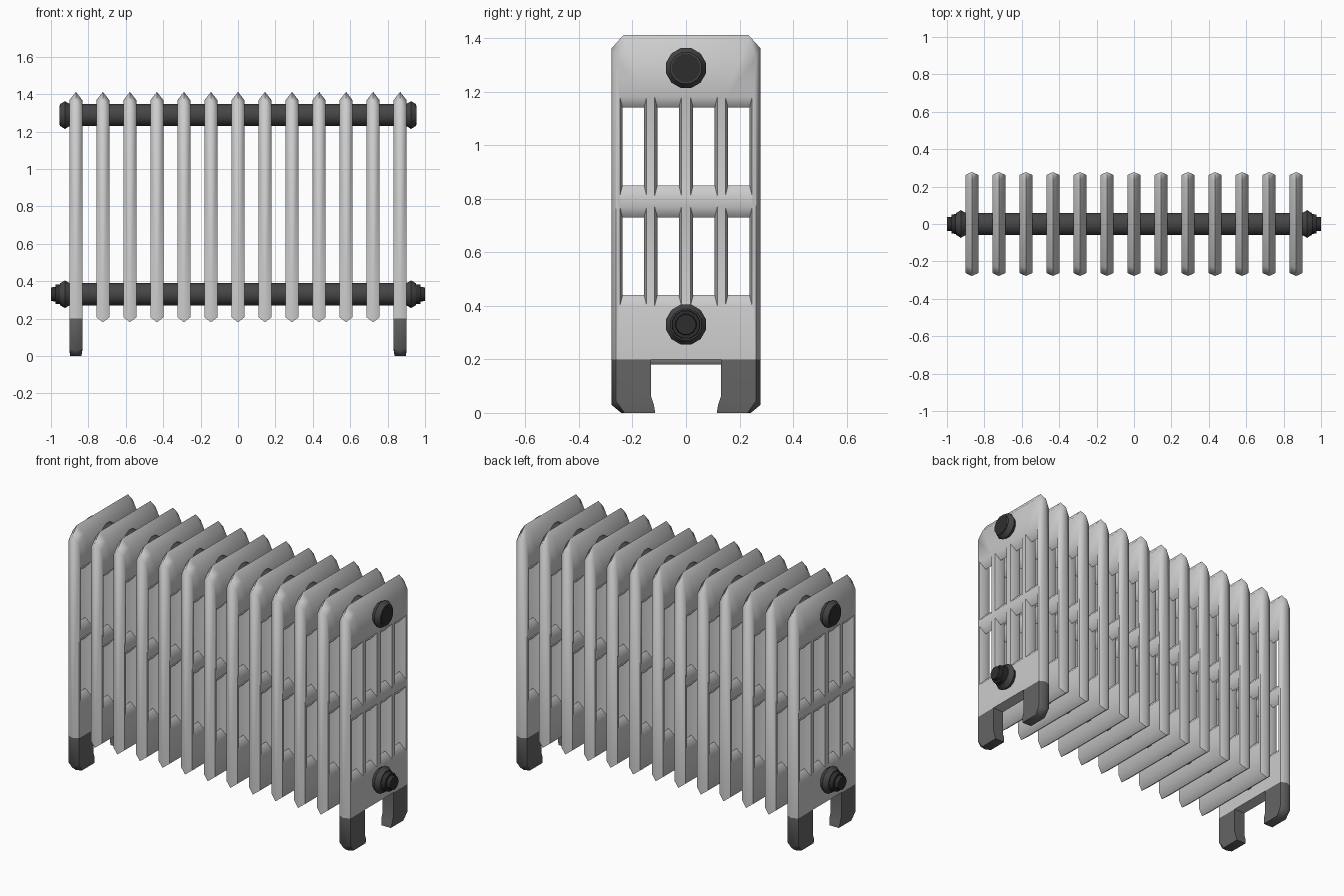
import bpy, bmesh, math

if "Cube" in bpy.data.objects:
    bpy.data.objects.remove(bpy.data.objects["Cube"])

def mat(name, v):
    m = bpy.data.materials.new(name)
    m.diffuse_color = (v, v, v, 1)
    m.use_nodes = True
    m.node_tree.nodes["Principled BSDF"].inputs["Base Color"].default_value = m.diffuse_color
    return m

FIN = mat("light grey paint", 0.60)
LEG = mat("dark grey feet", 0.13)
PIPE = mat("charcoal pipe", 0.06)
CAP = mat("black cap", 0.027)
H = 0.035           # half thickness of a section

def finish(bm, name, mats, angle):
    bmesh.ops.remove_doubles(bm, verts=bm.verts, dist=1e-5)
    bmesh.ops.recalc_face_normals(bm, faces=bm.faces)
    me = bpy.data.meshes.new(name)
    bm.to_mesh(me)
    bm.free()
    ob = bpy.data.objects.new(name, me)
    bpy.context.collection.objects.link(ob)
    for m in mats:
        me.materials.append(m)
    bpy.ops.object.select_all(action='DESELECT')
    ob.select_set(True)
    bpy.context.view_layer.objects.active = ob
    bpy.ops.object.shade_smooth_by_angle(angle=math.radians(angle))
    return ob

def slab(name, loops, m, thickness=lambda z: H, angle=55):
    """Two flat cheeks joined at the middle; loops = (cheek outline, middle outline)."""
    bm = bmesh.new()
    for s in (-1, 1):
        rim = []
        for cheek, mid in loops:
            a = [bm.verts.new((s * thickness(z), y, z)) for y, z in cheek]
            b = [bm.verts.new((0, y, z)) for y, z in mid]
            n = len(a)
            for i in range(n):
                j = (i + 1) % n
                bm.faces.new((a[i], a[j], b[j], b[i]))
                rim.append(bm.edges.get((a[i], a[j])))
        bmesh.ops.triangle_fill(bm, edges=rim, use_beauty=True, normal=(s, 0, 0))
    bmesh.ops.dissolve_limit(bm, angle_limit=0.002, verts=bm.verts, edges=bm.edges) if len(loops) == 1 else None
    return finish(bm, name, [m], angle)

def outline(w, top, bottom, cy, cz):
    return [(-w, bottom), (w, bottom), (w, top - cz), (w - cy, top),
            (-w + cy, top), (-w, top - cz)]

def rect(y0, y1, z0, z1):
    return [(y0, z0), (y1, z0), (y1, z1), (y0, z1)]

# windows: four columns by two rows, narrowing towards the middle
windows = []
for z0, z1 in ((0.44, 0.73), (0.85, 1.14)):
    for y0, y1 in ((-0.237, -0.157), (-0.107, -0.027), (0.027, 0.107), (0.157, 0.237)):
        windows.append((rect(y0 - 0.01, y1 + 0.01, z0 - 0.04, z1 + 0.04),
                        rect(y0, y1, z0, z1)))

def fin(name, low_cheek, low_mid):
    body = (outline(0.262, 1.367, low_cheek, 0.042, 0.045),
            outline(0.278, 1.412, low_mid, 0.045, 0.05))
    return slab(name, [body] + windows, FIN)

# thirteen sections, the two end ones cut flat for the feet
middle = fin("section", 0.207, 0.18)
end = fin("end_section", 0.2, 0.2)
for i in range(13):
    x = -0.867 + i * 0.1445
    src = end if i in (0, 12) else middle
    ob = src.copy()
    ob.name = f"{src.name}_{i + 1}"
    ob.location.x = x
    bpy.context.collection.objects.link(ob)
bpy.data.objects.remove(middle)
bpy.data.objects.remove(end)

# feet under the end sections
cheek = [(0.262, 0.2), (0.262, 0.045), (0.23, 0), (0.115, 0), (0.12, 0.03), (0.13, 0.06), (0.13, 0.2)]
mid = [(0.278, 0.2), (0.278, 0.03), (0.242, 0), (0.115, 0), (0.12, 0.03), (0.13, 0.06), (0.13, 0.2)]
for s in (-1, 1):
    for side, x in (("left", -0.867), ("right", 0.867)):
        loops = [([(s * y, z) for y, z in cheek], [(s * y, z) for y, z in mid])]
        foot = slab(f"{side}_{'front' if s < 0 else 'back'}_foot", loops, LEG,
                    lambda z: H if z > 0.02 else H - 0.005)
        foot.location.x = x

def lathe(name, prof, z, m, sides=12):
    """Turn (x, radius) points about the x axis at height z."""
    bm = bmesh.new()
    rings = []
    for x, r in prof:
        rings.append([bm.verts.new((x, r * math.cos(t), z + r * math.sin(t)))
                      for t in (2 * math.pi * (k + 0.5) / sides for k in range(sides))])
    for a, b in zip(rings, rings[1:]):
        for k in range(sides):
            j = (k + 1) % sides
            bm.faces.new((a[k], a[j], b[j], b[k]))
    bm.faces.new(rings[0])
    bm.faces.new(rings[-1])
    return finish(bm, name, [m], 35)

# pipes, nuts and plugs
for level, z in (("lower", 0.33), ("upper", 1.288)):
    lathe(f"{level}_pipe", [(-0.9, 0.061), (0.9, 0.061)], z, PIPE)
    for side, s in (("left", -1), ("right", 1)):
        lathe(f"{level}_{side}_nut",
              [(s * 0.9, 0.062), (s * 0.912, 0.068), (s * 0.925, 0.077), (s * 0.952, 0.06)], z, PIPE)
        if level == "upper":
            lathe(f"upper_{side}_cap", [(s * 0.945, 0.054), (s * 0.954, 0.054)], z, CAP)
        else:
            lathe(f"lower_{side}_plug", [(s * 0.945, 0.055), (s * 0.977, 0.053),
                  (s * 0.977, 0.04), (s * 1.0, 0.038)], z, CAP)
